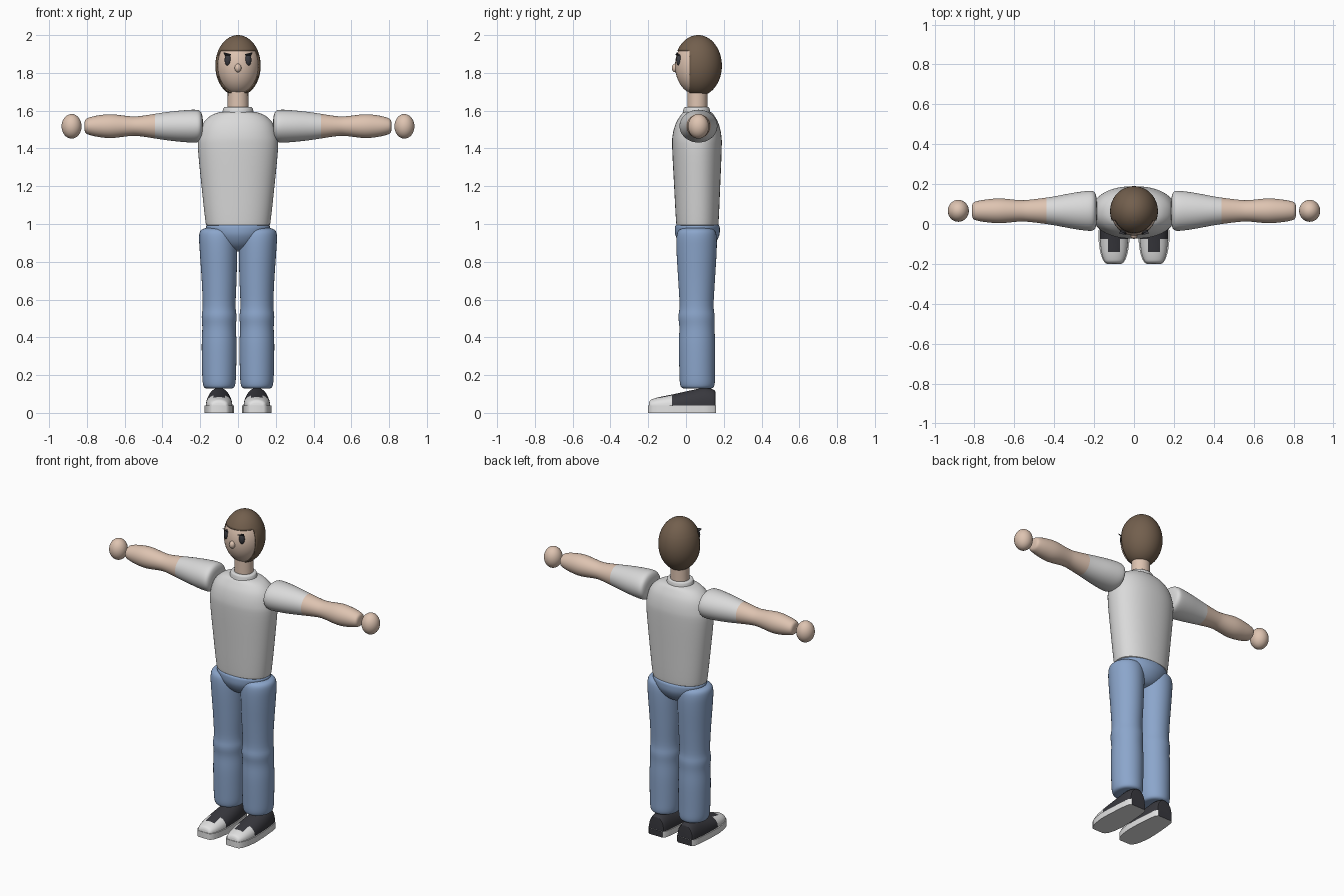
import bpy, bmesh, math
from mathutils import Vector

if "Cube" in bpy.data.objects:
    bpy.data.objects.remove(bpy.data.objects["Cube"])

CY = 0.06  # depth of the body axis


def mat(name, rgb):
    m = bpy.data.materials.new(name)
    m.diffuse_color = (*rgb, 1)
    m.use_nodes = True
    m.node_tree.nodes["Principled BSDF"].inputs["Base Color"].default_value = m.diffuse_color
    return m


SKIN = mat("skin", (0.73, 0.55, 0.44))
HAIR = mat("brown_hair", (0.17, 0.115, 0.075))
SHIRT = mat("light_grey_shirt", (0.70, 0.70, 0.70))
JEANS = mat("blue_jeans", (0.26, 0.38, 0.60))
DARK = mat("charcoal", (0.04, 0.04, 0.048))
WHITE = mat("shoe_white", (0.76, 0.76, 0.76))


def finish(name, bm, mats, angle=40):
    bmesh.ops.recalc_face_normals(bm, faces=bm.faces)
    me = bpy.data.meshes.new(name)
    bm.to_mesh(me)
    bm.free()
    for m in mats:
        me.materials.append(m)
    ob = bpy.data.objects.new(name, me)
    bpy.context.collection.objects.link(ob)
    bpy.ops.object.select_all(action='DESELECT')
    ob.select_set(True)
    bpy.context.view_layer.objects.active = ob
    bpy.ops.object.shade_smooth_by_angle(angle=math.radians(angle))
    return ob


def smooth_rows(rows, n):
    """Catmull-Rom interpolation of profile rows."""
    out = []
    for i in range(len(rows) - 1):
        p = [rows[max(0, min(len(rows) - 1, i + k))] for k in (-1, 0, 1, 2)]
        for s in range(n):
            t = s / n
            out.append([0.5 * (2 * b + (c - a) * t + (2 * a - 5 * b + 4 * c - d) * t * t
                               + (3 * b - a - 3 * c + d) * t ** 3) for a, b, c, d in zip(*p)])
    out.append(list(rows[-1]))
    return out


def loft(rows, place, seg=40, power=2.0, n=4):
    """Skin a stack of superellipse rings; row = (t, ru, rv, cu, cv)."""
    bm = bmesh.new()
    rings = []
    for t, ru, rv, cu, cv in smooth_rows(rows, n):
        ring = []
        for i in range(seg):
            a = 2 * math.pi * i / seg
            c, s = math.cos(a), math.sin(a)
            u = cu + ru * math.copysign(abs(c) ** (2 / power), c)
            v = cv + rv * math.copysign(abs(s) ** (2 / power), s)
            ring.append(bm.verts.new(place(t, u, v)))
        rings.append(ring)
    for a, b in zip(rings, rings[1:]):
        for i in range(seg):
            j = (i + 1) % seg
            bm.faces.new((a[i], a[j], b[j], b[i]))
    bm.faces.new(rings[0])
    bm.faces.new(rings[-1])
    return bm


def upright(t, u, v):
    return (u, v, t)


def ball(centre, radii, u=40, v=24):
    bm = bmesh.new()
    bmesh.ops.create_uvsphere(bm, u_segments=u, v_segments=v, radius=1)
    bmesh.ops.scale(bm, vec=radii, verts=bm.verts)
    bmesh.ops.translate(bm, vec=centre, verts=bm.verts)
    return bm


def bisect(bm, co, no):
    bmesh.ops.bisect_plane(bm, geom=bm.verts[:] + bm.edges[:] + bm.faces[:],
                           plane_co=co, plane_no=no)


# head, nose and neck
finish("head", ball((0, 0.063, 1.838), (0.115, 0.121, 0.156)), [SKIN])
finish("nose", ball((0, -0.056, 1.826), (0.018, 0.019, 0.023), 20, 12), [SKIN])
finish("neck", loft([(1.58, .056, .053, 0, CY), (1.71, .054, .053, 0, CY)], upright), [SKIN])

# hair cap with a square-cut face opening
bm = ball((0, 0.064, 1.838), (0.12, 0.126, 0.162), 48, 32)
bisect(bm, (0, 0.018, 0), (0, 1, 0))
bisect(bm, (0, 0, 1.917), (0, 0, 1))
bmesh.ops.delete(bm, geom=[f for f in bm.faces if f.calc_center_median().y < 0.018
                           and f.calc_center_median().z < 1.917], context='FACES')
hair = finish("hair", bm, [HAIR])
shell = hair.modifiers.new("thickness", 'SOLIDIFY')
shell.thickness = 0.008
shell.offset = -1

# shirt body and collar
torso = [(0.985, .14, .085, 0, .06), (0.993, .165, .107, 0, .06), (1.02, .173, .113, 0, .06),
         (1.2, .193, .122, 0, .059), (1.4, .212, .131, 0, .058), (1.47, .207, .129, 0, .058),
         (1.53, .187, .114, 0, .059), (1.57, .15, .092, 0, .06), (1.59, .105, .075, 0, .06),
         (1.597, .06, .05, 0, .06)]
finish("shirt_body", loft(torso, upright, 56, 2.2), [SHIRT])
collar = [(1.572, .088, .078, 0, .056), (1.59, .083, .073, 0, .056),
          (1.616, .075, .066, 0, .056), (1.618, .055, .05, 0, .058)]
finish("collar", loft(collar, upright), [SHIRT], 50)

# pelvis
pelvis = [(0.86, .03, .03, 0, CY), (0.872, .075, .065, 0, CY), (0.9, .12, .095, 0, CY),
          (0.94, .152, .116, 0, CY), (0.975, .168, .119, 0, CY), (0.993, .165, .114, 0, CY),
          (1.0, .14, .095, 0, CY)]
finish("pelvis", loft(pelvis, upright), [JEANS])

# limb profiles: (distance, radius u, radius v, centre u, centre v)
arm = [(.186, .035, .03, 0, 0), (.19, .075, .06, 0, 0), (.202, .096, .08, 0, 0),
       (.23, .100, .087, 0, 0), (.30, .091, .083, 0, 0), (.38, .076, .074, 0, 0),
       (.44, .066, .065, 0, 0), (.53, .055, .052, 0, 0), (.58, .054, .053, 0, 0),
       (.67, .062, .063, 0, 0), (.74, .057, .057, 0, 0), (.79, .048, .045, 0, 0),
       (.808, .038, .034, 0, 0), (.813, .018, .015, 0, 0)]
leg = [(.128, .055, .06, 0, .06), (.133, .076, .082, 0, .06), (.155, .086, .092, 0, .06),
       (.22, .09, .094, 0, .059), (.36, .092, .096, 0, .058), (.45, .089, .093, 0, .058),
       (.51, .092, .096, 0, .056), (.57, .087, .09, 0, .056), (.70, .092, .097, 0, .056),
       (.85, .099, .106, .003, .056), (.93, .101, .106, .005, .056), (.965, .092, .095, .006, .056),
       (.978, .065, .068, .007, .056), (.981, .03, .03, .008, .056)]
sole = [(.158, .048), (.145, .06), (.10, .068), (0, .076), (-.08, .078), (-.14, .070),
        (-.175, .059), (-.194, .047), (-.2, .036)]
# shoe upper: (y, half width, top height)
upper = [(.155, .045, .112), (.148, .054, .122), (.10, .062, .133), (.03, .068, .120),
         (-.075, .070, .097), (-.14, .063, .084), (-.175, .053, .074), (-.19, .045, .066),
         (-.197, .036, .052)]

for side, s in (("right", -1), ("left", 1)):
    # face details
    finish(side + "_eye", ball((s * .053, -.037, 1.868), (.018, .015, .031), 20, 12), [DARK])
    bm = bmesh.new()
    lash = [(s * .036, -.056, 1.894), (s * .076, -.047, 1.904), (s * .066, -.034, 1.888)]
    lo = [bm.verts.new(p) for p in lash]
    hi = [bm.verts.new(Vector(p) + Vector((0, 0, .005))) for p in lash]
    bm.faces.new(lo)
    bm.faces.new(hi)
    for i in range(3):
        j = (i + 1) % 3
        bm.faces.new((lo[i], lo[j], hi[j], hi[i]))
    finish(side + "_eyelash", bm, [DARK])

    # arm: short sleeve up to the elbow, skin beyond
    bm = loft(arm, lambda t, u, v: (s * t, .066 + u, 1.518 + v))
    for f in bm.faces:
        f.material_index = int(abs(f.calc_center_median().x) > 0.44)
    finish(side + "_arm", bm, [SHIRT, SKIN])
    finish(side + "_hand", ball((s * .881, .066, 1.517), (.053, .055, .065), 32, 20), [SKIN])

    # trouser leg
    finish(side + "_trouser_leg", loft(leg, lambda t, u, v: (s * (.1 + u), v, t)), [JEANS])

    # sole with a dark heel face
    cx = s * .1
    bm = bmesh.new()
    outline = [(cx + w, y) for y, w in sole] + [(cx - w, y) for y, w in reversed(sole)]
    base = bm.faces.new([bm.verts.new((x, y, 0)) for x, y in outline])
    ext = bmesh.ops.extrude_face_region(bm, geom=[base])
    bmesh.ops.translate(bm, vec=(0, 0, .038),
                        verts=[g for g in ext["geom"] if isinstance(g, bmesh.types.BMVert)])
    bmesh.ops.recalc_face_normals(bm, faces=bm.faces)
    for f in bm.faces:
        f.material_index = int(f.normal.y > 0.9)
    finish(side + "_sole", bm, [WHITE, DARK])

    # domed upper: white toe cap, dark body and tongue
    bm = bmesh.new()
    rows = []
    for y, w, top in smooth_rows(upper, 3):
        rows.append([bm.verts.new((cx + w * math.cos(math.pi * i / 20), y,
                                   .037 + (top - .037) * math.sin(math.pi * i / 20) ** .8))
                     for i in range(21)])
    for a, b in zip(rows, rows[1:]):
        for i in range(20):
            bm.faces.new((a[i], a[i + 1], b[i + 1], b[i]))
        bm.faces.new((a[0], b[0], b[-1], a[-1]))
    bm.faces.new(rows[0])
    bm.faces.new(rows[-1])
    for off in (-.031, .031):
        bisect(bm, (cx + off, 0, 0), (1, 0, 0))
    for f in bm.faces:
        c = f.calc_center_median()
        f.material_index = int(c.y > -.075 or (abs(c.x - cx) < .031 and c.y > -.14))
    finish(side + "_shoe_upper", bm, [WHITE, DARK])
